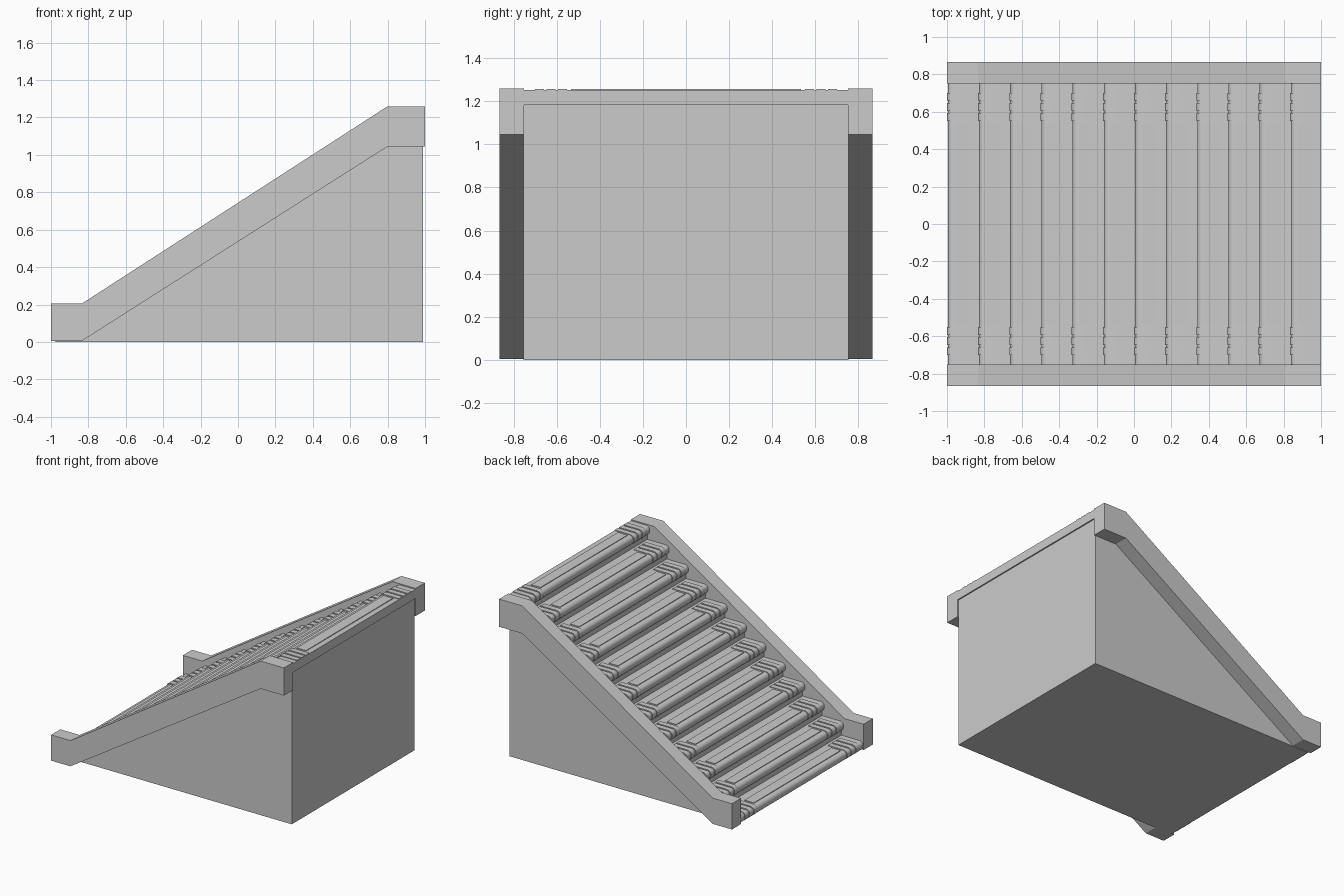
import bpy, bmesh, math

if "Cube" in bpy.data.objects:
    bpy.data.objects.remove(bpy.data.objects["Cube"])

STEPS = 12
RUN = 2 / STEPS
RISE = 0.1075
TOP0 = 0.069          # height of the lowest tread
THICK = 0.069


def add_prism(bm, profile, y0, y1):
    """Extrude an (x, z) outline along y into the bmesh."""
    a = [bm.verts.new((x, y0, z)) for x, z in profile]
    b = [bm.verts.new((x, y1, z)) for x, z in profile]
    bm.faces.new(a)
    bm.faces.new(b[::-1])
    n = len(a)
    for i in range(n):
        j = (i + 1) % n
        bm.faces.new((a[i], b[i], b[j], a[j]))


def make_object(name, prisms, smooth=False):
    bm = bmesh.new()
    for p in prisms:
        add_prism(bm, *p)
    bmesh.ops.recalc_face_normals(bm, faces=bm.faces)
    mesh = bpy.data.meshes.new(name)
    bm.to_mesh(mesh)
    bm.free()
    ob = bpy.data.objects.new(name, mesh)
    bpy.context.collection.objects.link(ob)
    if smooth:
        bpy.ops.object.select_all(action='DESELECT')
        ob.select_set(True)
        bpy.context.view_layer.objects.active = ob
        bpy.ops.object.shade_smooth_by_angle(angle=math.radians(35))
    return ob


def nose_profile(x0, x1, z0, z1, r):
    """Slab outline with a rounded front (-x) edge."""
    pts = [(x1, z0), (x1, z1)]
    for low in (False, True):
        cz = z0 + r if low else z1 - r
        for k in range(6):
            a = math.pi / 2 + (k / 5 + low) * math.pi / 2
            pts.append((x0 + r + r * math.cos(a), cz + r * math.sin(a)))
    return pts


# side stringers
stringer = [(-1, 0.005), (-0.835, 0.005), (0.8, 1.045), (1, 1.045),
            (1, 1.26), (0.8, 1.26), (-0.835, 0.205), (-1, 0.205)]
for side, y0, y1 in (("front", -0.865, -0.752), ("back", 0.752, 0.865)):
    make_object(side + "_stringer", [(stringer, y0, y1)])

# solid stepped body under the treads
outline = [(0.99, 0), (-0.975, 0)]
for i in range(STEPS):
    x = -1 + i * RUN + 0.025
    z = TOP0 + i * RISE - 0.012
    outline += [(x, outline[-1][1]), (x, z)] if i else [(x, z)]
outline.append((0.99, outline[-1][1]))
make_object("stair_body", [(outline, -0.754, 0.754)])

# treads with rounded nosing, end bands and a raised centre panel
for i in range(STEPS):
    x0 = -1 + i * RUN
    x1 = min(x0 + RUN + 0.03, 1)
    z1 = TOP0 + i * RISE
    z0 = z1 - THICK
    slab = nose_profile(x0 + 0.005, x1, z0, z1, 0.03)
    make_object(f"tread_{i + 1}", [(slab, -0.753, 0.753)], True)

    band = nose_profile(x0, min(x0 + RUN, 0.999), z0 + 0.002, z1 + 0.005, 0.031)
    bands = [(band, s * y - 0.021, s * y + 0.021)
             for s in (-1, 1) for y in (0.572, 0.626, 0.68)]
    make_object(f"tread_bands_{i + 1}", bands, True)

    a, b = x0 + 0.044, x0 + 0.124
    panel = [(a, z1 - 0.01), (b, z1 - 0.01), (b, z1 + 0.005), (a, z1 + 0.005)]
    make_object(f"tread_panel_{i + 1}", [(panel, -0.533, 0.533)])
